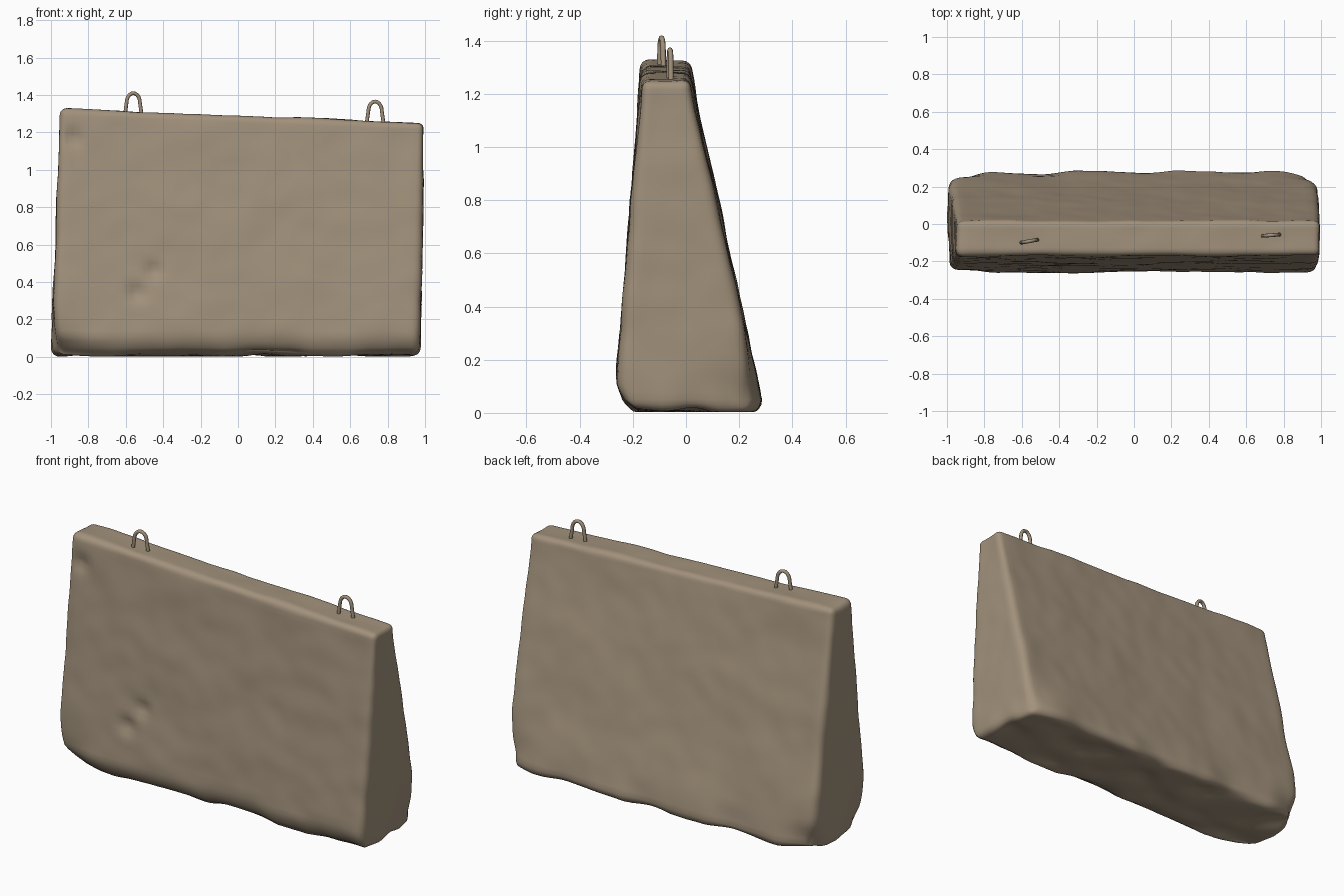
import bpy, bmesh, math
from mathutils import Vector, noise

cube = bpy.data.objects.get("Cube")
if cube:
    bpy.data.objects.remove(cube, do_unlink=True)

# One weathered stone colour
stone = bpy.data.materials.new("weathered_concrete")
stone.use_nodes = True
colour = (0.36, 0.285, 0.2, 1)
stone.diffuse_color = colour
bsdf = stone.node_tree.nodes["Principled BSDF"]
bsdf.inputs["Base Color"].default_value = colour
bsdf.inputs["Roughness"].default_value = 0.9

HALF = Vector((1, 0.275, 0.65))   # half size of the block before tapering
R = 0.05                          # edge rounding


def lerp(a, b, t):
    return a + (b - a) * t


def clamp(v, lim):
    return max(-lim, min(lim, v))


def falloff(d, radius):
    return max(0, 1 - d / radius) ** 2


def taper(p):
    """Round the box edges and lean its sides in; returns point and outward normal."""
    core = Vector([clamp(p[i], HALF[i] - R) for i in range(3)])
    n = (p - core).normalized()
    u, v, t = [(core[i] / (HALF[i] - R) + 1) / 2 for i in range(3)]
    r = R - 0.015 * t
    x = lerp(-1 + 0.05 * t + r, 0.975 + 0.02 * t - r, u)
    y = lerp(-0.268 + 0.098 * t + r, 0.283 - 0.263 * t - r, v)
    z = lerp(r, lerp(1.325, 1.252, u) - r, t)
    return Vector((x, y, z)) + n * r, n


def wear(p, n):
    """Shallow dents, a ragged foot and a few chips."""
    d = 0.008 * noise.noise(p * 3.2) + 0.004 * noise.noise(p * 9)
    foot = max(0, 1 - p.z / 0.16)
    ragged = max(0, noise.noise(Vector((p.x * 4, p.y * 6, 3))) + 0.25)
    d -= 0.035 * foot * ragged
    q = p + n * d
    if p.y < 0:
        # Undercut along the front of the foot, deepest at the -x corner
        under = max(0, 1 - p.z / 0.1) * falloff(abs(p.y + 0.26), 0.2)
        q.y += under * (0.05 + 0.05 * falloff(abs(p.x + 0.95), 0.6))
        corner = falloff((p - Vector((-1, -0.27, 0.03))).length, 0.3)
        q += Vector((0.04, 0.06, 0.01)) * corner
        # Pitted marks on the front face
        for cx, cz, size in ((-0.54, 0.34, 0.09), (-0.45, 0.46, 0.08), (-0.88, 1.17, 0.09)):
            q.y += 0.035 * falloff(math.hypot(p.x - cx, p.z - cz), size)
    else:
        # Knocked-off upright corners at the back of the foot
        for side in (-1, 1):
            knock = falloff((p - Vector((side, 0.28, 0.05))).length, 0.3)
            q += Vector((-side * 0.04, -0.05, 0)) * knock
    q.z = max(0.003, q.z)
    return q


# Barrier block: box sliced into a grid, with extra cuts around the rounded edges
bm = bmesh.new()
bmesh.ops.create_cube(bm, size=2)
bmesh.ops.scale(bm, vec=HALF, verts=bm.verts)
for axis, count in ((0, 60), (1, 14), (2, 40)):
    h = HALF[axis]
    normal = Vector([float(i == axis) for i in range(3)])
    inner = h - R
    cuts = [lerp(-inner, inner, i / count) for i in range(count + 1)]
    cuts += [s * (inner + R * k) for s in (-1, 1) for k in (0.4, 0.75)]
    for c in cuts:
        geom = bm.verts[:] + bm.edges[:] + bm.faces[:]
        bmesh.ops.bisect_plane(bm, geom=geom, plane_co=normal * c, plane_no=normal)
for vert in bm.verts:
    vert.co = wear(*taper(vert.co.copy()))
bmesh.ops.recalc_face_normals(bm, faces=bm.faces)
mesh = bpy.data.meshes.new("barrier_block")
bm.to_mesh(mesh)
bm.free()
mesh.materials.append(stone)
mesh.shade_smooth()
block = bpy.data.objects.new("barrier_block", mesh)
bpy.context.collection.objects.link(block)


def lifting_loop(name, centre, top, turn):
    """Bent steel bar standing in the top of the block."""
    curve = bpy.data.curves.new(name, "CURVE")
    curve.dimensions = "3D"
    curve.bevel_depth = 0.01
    curve.bevel_resolution = 2
    curve.use_fill_caps = True
    arch = [(0.036 * math.cos(a), 0.05 * math.sin(a))
            for a in [math.pi * i / 10 for i in range(11)]]
    path = [(0.05, -0.1)] + arch + [(-0.05, -0.1)]
    spline = curve.splines.new("POLY")
    spline.points.add(len(path) - 1)
    for point, (x, z) in zip(spline.points, path):
        point.co = (x, 0, z, 1)
    spline.use_smooth = True
    loop = bpy.data.objects.new(name, curve)
    loop.location = (centre[0], centre[1], top - 0.06)
    loop.rotation_euler.z = turn
    curve.materials.append(stone)
    bpy.context.collection.objects.link(loop)
    bpy.ops.object.select_all(action="DESELECT")
    loop.select_set(True)
    bpy.context.view_layer.objects.active = loop
    bpy.ops.object.convert(target="MESH")


lifting_loop("right_lifting_loop", (-0.56, -0.092), 1.42, 0.17)
lifting_loop("left_lifting_loop", (0.733, -0.06), 1.375, 0.08)
